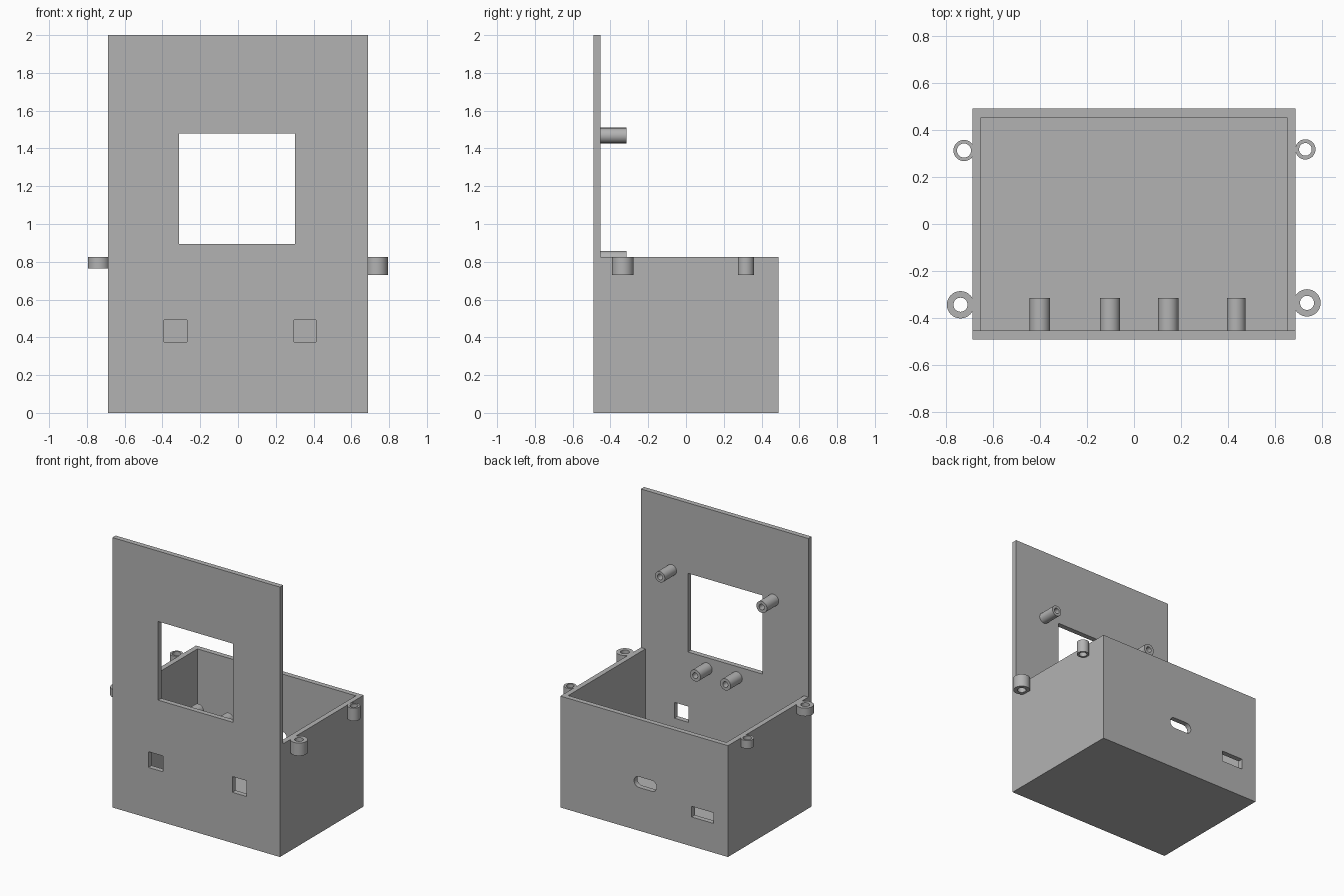
import bpy, bmesh
from math import cos, sin, pi
from mathutils import Matrix, Vector

cube = bpy.data.objects.get("Cube")
if cube:
    bpy.data.objects.remove(cube, do_unlink=True)

grey = bpy.data.materials.new("plain grey")
grey.use_nodes = True
grey.diffuse_color = (0.45, 0.45, 0.45, 1)
grey.node_tree.nodes["Principled BSDF"].inputs["Base Color"].default_value = grey.diffuse_color

HALF_W, FRONT, BACK = 0.687, -0.49, 0.49
WALL, RIM, TOP = 0.038, 0.825, 2.0
PANEL_BACK = FRONT + WALL


def make_object(name, bm):
    bmesh.ops.recalc_face_normals(bm, faces=bm.faces)
    mesh = bpy.data.meshes.new(name)
    bm.to_mesh(mesh)
    bm.free()
    mesh.materials.append(grey)
    obj = bpy.data.objects.new(name, mesh)
    bpy.context.collection.objects.link(obj)
    return obj


def prism(name, outline, direction):
    """Extrude a closed outline along a vector."""
    bm = bmesh.new()
    face = bm.faces.new([bm.verts.new(p) for p in outline])
    ext = bmesh.ops.extrude_face_region(bm, geom=[face])["geom"]
    moved = [v for v in ext if isinstance(v, bmesh.types.BMVert)]
    bmesh.ops.translate(bm, verts=moved, vec=direction)
    return make_object(name, bm)


def box(name, x0, x1, y0, y1, z0, z1):
    outline = [(x0, y0, z0), (x1, y0, z0), (x1, y0, z1), (x0, y0, z1)]
    return prism(name, outline, (0, y1 - y0, 0))


def tube(name, base, axis, length, outer, inner, sides=32):
    """Hollow cylinder from a base point along an axis."""
    bm = bmesh.new()
    rings = []
    for r, h in ((outer, 0), (outer, length), (inner, length), (inner, 0)):
        rings.append([bm.verts.new((r * cos(2 * pi * i / sides),
                                    r * sin(2 * pi * i / sides), h))
                      for i in range(sides)])
    for k in range(4):
        a, b = rings[k], rings[(k + 1) % 4]
        for i in range(sides):
            j = (i + 1) % sides
            bm.faces.new((a[i], a[j], b[j], b[i]))
    turn = Vector((0, 0, 1)).rotation_difference(Vector(axis)).to_matrix().to_4x4()
    bm.transform(Matrix.Translation(base) @ turn)
    obj = make_object(name, bm)
    bpy.ops.object.select_all(action='DESELECT')
    obj.select_set(True)
    bpy.context.view_layer.objects.active = obj
    bpy.ops.object.shade_smooth_by_angle()
    return obj


# Case: L-shaped side profile, with the tall panel at the front
profile = [(FRONT, 0), (BACK, 0), (BACK, RIM), (PANEL_BACK, RIM),
           (PANEL_BACK, TOP), (FRONT, TOP)]
case = prism("case", [(-HALF_W, y, z) for y, z in profile], (2 * HALF_W, 0, 0))

# Cutters: cavity, display window, sensor holes, rear ports
inner = HALF_W - WALL
front_cut = (FRONT - 0.1, PANEL_BACK + 0.1)
back_cut = (BACK - 0.1, BACK + 0.1)
slot_x, slot_z, slot_r, slot_reach = -0.01, 0.36, 0.04, 0.053
slot = []
for side, start in ((1, -pi / 2), (-1, pi / 2)):
    for i in range(13):
        a = start + pi * i / 12
        slot.append((slot_x + side * slot_reach + slot_r * cos(a),
                     back_cut[0], slot_z + slot_r * sin(a)))
cutters = [
    box("cavity_cutter", -inner, inner, PANEL_BACK, BACK - WALL, WALL, RIM + 0.2),
    box("window_cutter", -0.312, 0.302, *front_cut, 0.895, 1.478),
    box("right_hole_cutter", -0.392, -0.271, *front_cut, 0.375, 0.492),
    box("left_hole_cutter", 0.296, 0.412, *front_cut, 0.375, 0.492),
    box("port_cutter", -0.567, -0.389, *back_cut, 0.217, 0.296),
    prism("slot_cutter", slot, (0, 0.2, 0)),
]
for cutter in cutters:
    cutter.hide_render = True
    mod = case.modifiers.new(cutter.name, 'BOOLEAN')
    mod.operation, mod.solver, mod.object = 'DIFFERENCE', 'EXACT', cutter
graph = bpy.context.evaluated_depsgraph_get()
cut_mesh = bpy.data.meshes.new_from_object(case.evaluated_get(graph))
case.modifiers.clear()
case.data = cut_mesh
for cutter in cutters:
    bpy.data.objects.remove(cutter, do_unlink=True)

# Standoffs on the back of the panel
for name, x, z, r in (("upper_left", 0.434, 1.468, 0.04),
                      ("upper_right", -0.4, 1.468, 0.043),
                      ("lower_left", 0.145, 0.814, 0.043),
                      ("lower_right", -0.102, 0.814, 0.043)):
    tube(name + "_standoff", (x, PANEL_BACK, z), (0, 1, 0), 0.137, r, 0.021)

# Screw lugs along the side rims
for name, x, y, r, hole, height in (("front_left", 0.735, -0.335, 0.058, 0.03, 0.095),
                                    ("back_left", 0.728, 0.317, 0.043, 0.027, 0.095),
                                    ("front_right", -0.737, -0.343, 0.058, 0.03, 0.06),
                                    ("back_right", -0.722, 0.312, 0.045, 0.03, 0.06)):
    tube(name + "_lug", (x, y, RIM - height), (0, 0, 1), height, r, hole)
